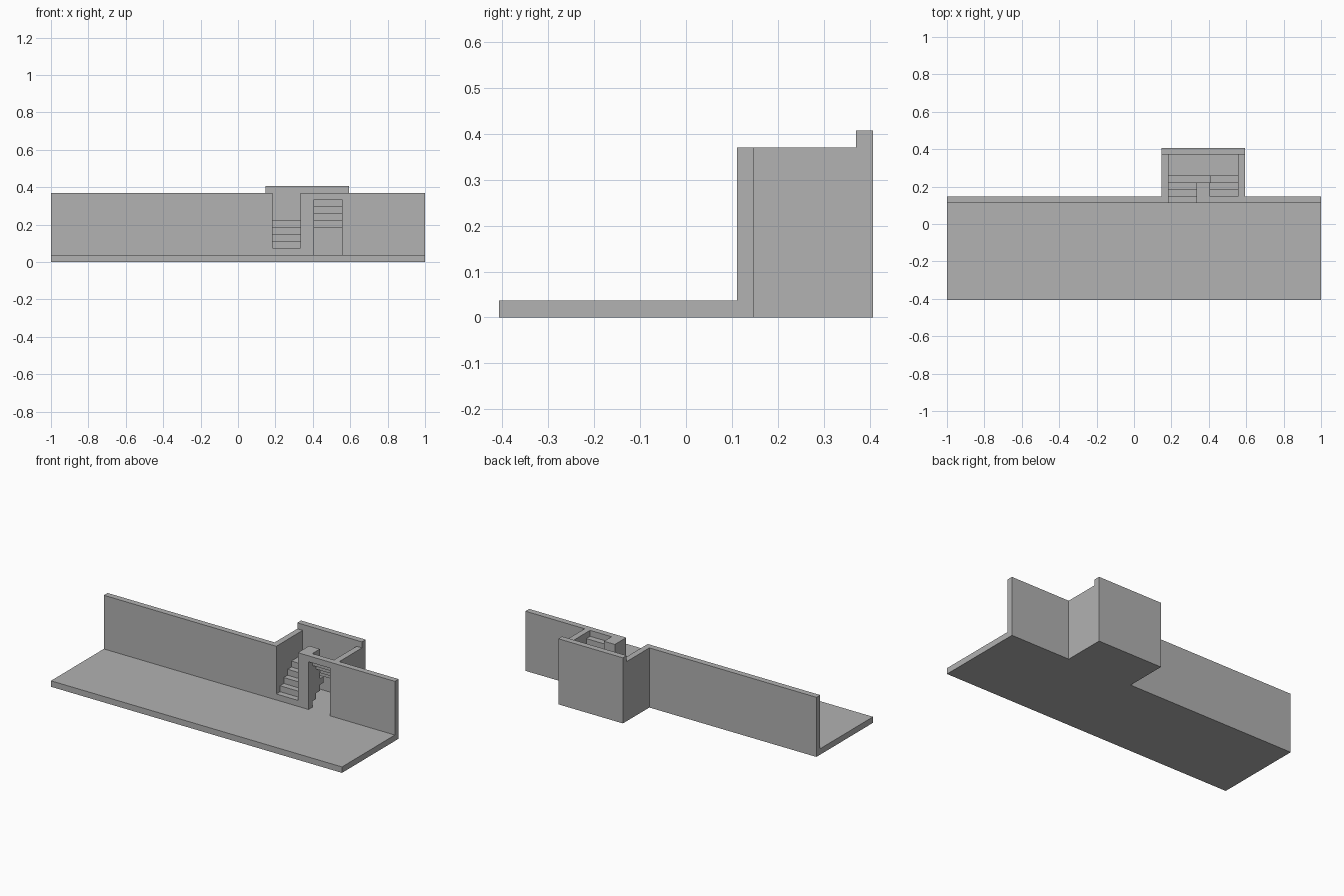
import bpy
import bmesh

cube = bpy.data.objects.get("Cube")
if cube:
    bpy.data.objects.remove(cube, do_unlink=True)

U = 2 / 54  # one module: slab thickness, step rise and step depth

grey = bpy.data.materials.new("concrete_grey")
grey.use_nodes = True
colour = (0.445, 0.445, 0.445, 1)
grey.diffuse_color = colour
grey.node_tree.nodes["Principled BSDF"].inputs["Base Color"].default_value = colour


def prism(name, outline, z0, z1):
    """Extrude a plan outline, given in modules, from z0 to z1."""
    bm = bmesh.new()
    base = bm.faces.new([bm.verts.new((x * U, y * U, z0 * U)) for x, y in outline])
    top = bmesh.ops.extrude_face_region(bm, geom=[base])["geom"]
    verts = [v for v in top if isinstance(v, bmesh.types.BMVert)]
    bmesh.ops.translate(bm, verts=verts, vec=(0, 0, (z1 - z0) * U))
    bmesh.ops.recalc_face_normals(bm, faces=bm.faces)
    mesh = bpy.data.meshes.new(name)
    bm.to_mesh(mesh)
    bm.free()
    mesh.materials.append(grey)
    obj = bpy.data.objects.new(name, mesh)
    bpy.context.collection.objects.link(obj)
    return obj


def box(name, x0, x1, y0, y1, z0, z1):
    return prism(name, [(x0, y0), (x1, y0), (x1, y1), (x0, y1)], z0, z1)


# Floor slab with the stairwell bay at the back
prism("floor", [(-27, -11), (27, -11), (27, 4), (16, 4),
                (16, 11), (4, 11), (4, 4), (-27, 4)], 0, 1)

# Long walls, each turning back along one side of the stairwell
prism("right_wall", [(-27, 3), (5, 3), (5, 10), (4, 10), (4, 4), (-27, 4)], 1, 10)
prism("left_wall", [(15, 3), (27, 3), (27, 4), (16, 4), (16, 10), (15, 10)], 1, 10)
box("stairwell_back_wall", 4, 16, 10, 11, 1, 11)

# Lower flight climbs backwards, with the dividing wall standing on its steps
for i in range(4):
    box(f"lower_step_{i + 1}", 5, 11, 3 + i, 4 + i, 1 + i, 2 + i)
    if i < 3:
        box(f"dividing_wall_{i + 1}", 9, 11, 3 + i, 4 + i, 2 + i, 10)

# Landing
box("landing", 5, 15, 7, 10, 5, 6)

# Upper flight climbs forwards; its last step bridges the doorway
for i in range(4):
    box(f"upper_step_{i + 1}", 11, 15, 6 - i, 7 - i, 6 + i, 7 + i)
